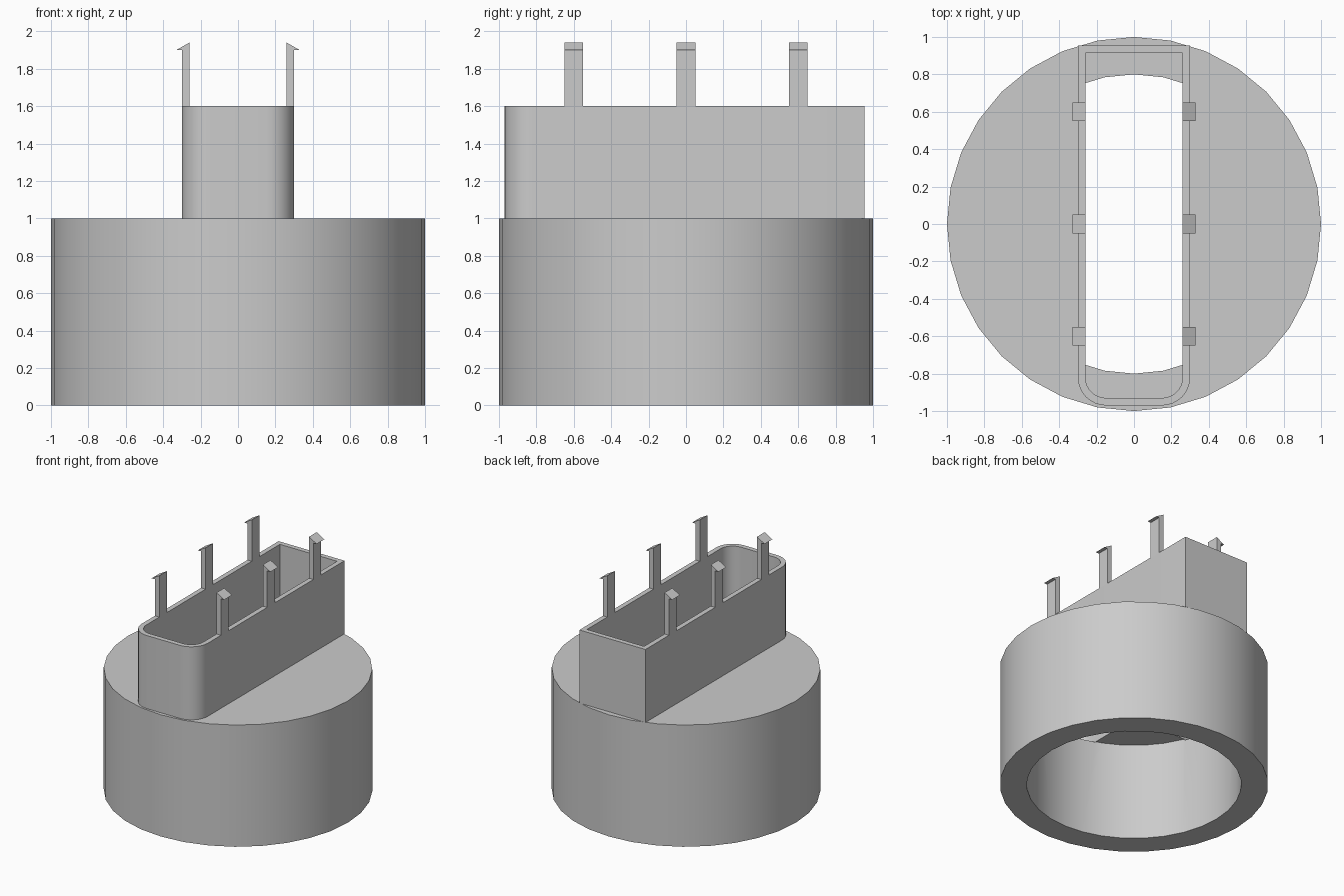
import bpy
import bmesh
from math import cos, sin, pi, radians

cube = bpy.data.objects.get("Cube")
if cube:
    bpy.data.objects.remove(cube, do_unlink=True)

grey = bpy.data.materials.new("light_grey")
grey.use_nodes = True
grey.diffuse_color = (0.6, 0.6, 0.6, 1)
grey.node_tree.nodes["Principled BSDF"].inputs["Base Color"].default_value = (0.6, 0.6, 0.6, 1)


def prism(name, outline, vec, place):
    """Extrude a flat outline along vec; place turns a 2D point into 3D."""
    bm = bmesh.new()
    face = bm.faces.new([bm.verts.new(place(*p)) for p in outline])
    new = bmesh.ops.extrude_face_region(bm, geom=[face])["geom"]
    bmesh.ops.translate(bm, vec=vec, verts=[v for v in new if isinstance(v, bmesh.types.BMVert)])
    bmesh.ops.recalc_face_normals(bm, faces=bm.faces)
    mesh = bpy.data.meshes.new(name)
    bm.to_mesh(mesh)
    bm.free()
    mesh.materials.append(grey)
    obj = bpy.data.objects.new(name, mesh)
    bpy.context.collection.objects.link(obj)
    return obj


def upright(name, outline, bottom, top):
    return prism(name, outline, (0, 0, top - bottom), lambda x, y: (x, y, bottom))


def circle(radius, sides=32):
    return [(radius * cos(2 * pi * i / sides), radius * sin(2 * pi * i / sides)) for i in range(sides)]


def sleeve_outline(half, front, back, radius, steps=8):
    """Rectangle with square back corners and rounded front corners."""
    pts = [(half, back), (-half, back)]
    for side, start in ((-1, pi), (1, 1.5 * pi)):
        for i in range(steps + 1):
            a = start + 0.5 * pi * i / steps
            pts.append((side * (half - radius) + radius * cos(a), front + radius + radius * sin(a)))
    return pts


def cut(obj, cutter):
    cutter.hide_render = True
    mod = obj.modifiers.new("cut", "BOOLEAN")
    mod.operation = "DIFFERENCE"
    mod.solver = "EXACT"
    mod.object = cutter
    bpy.context.view_layer.objects.active = obj
    bpy.ops.object.modifier_apply(modifier=mod.name)
    bpy.data.objects.remove(cutter, do_unlink=True)


outer = sleeve_outline(0.3, -0.97, 0.955, 0.15)
inner = sleeve_outline(0.26, -0.93, 0.915, 0.11)

# Round cup with a slotted lid and a cross channel under the lid
body = upright("round_body", circle(1), 0, 1)
cut(body, upright("cavity_cutter", circle(0.8), -0.1, 0.8))
cut(body, upright("slot_cutter", inner, 0.795, 1.1))
channel = [(-0.92, -0.3), (0.92, -0.3), (0.92, 0.3), (-0.92, 0.3)]
cut(body, upright("channel_cutter", channel, 0.79, 0.92))

# Thin-walled sleeve standing on the lid
sleeve = upright("sleeve", outer, 1, 1.6)
cut(sleeve, upright("sleeve_cutter", inner, 0.9, 1.7))

# Snap clips: post with an outward barb, three on each side
clip = [(0.26, 1.6), (0.3, 1.6), (0.3, 1.9), (0.33, 1.9), (0.26, 1.94)]
for side, word in ((1, "left"), (-1, "right")):
    for y, spot in ((-0.6, "front"), (0, "middle"), (0.6, "back")):
        prism(f"{word}_{spot}_clip", clip, (0, 0.1, 0),
              lambda x, z: (side * x, y - 0.05, z))

# Smooth the curved walls, keep edges sharp
for obj in (body, sleeve):
    bpy.ops.object.select_all(action="DESELECT")
    obj.select_set(True)
    bpy.context.view_layer.objects.active = obj
    bpy.ops.object.shade_smooth_by_angle(angle=radians(30))
